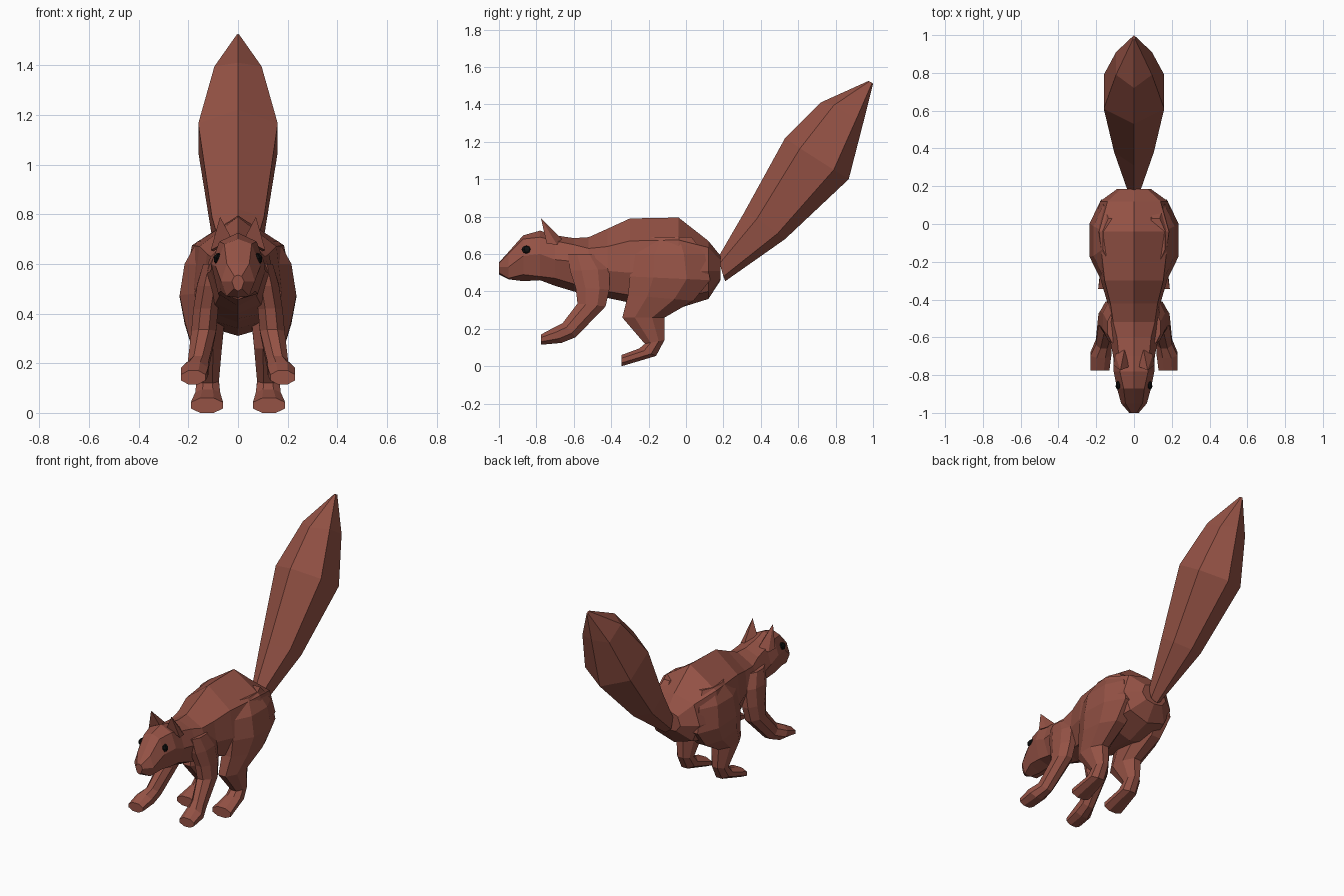
import bpy, bmesh, math
from mathutils import Vector


def material(name, rgb):
    m = bpy.data.materials.new(name)
    m.diffuse_color = (*rgb, 1)
    return m


FUR = material("red_brown_fur", (0.30, 0.085, 0.06))
BLACK = material("black", (0.005, 0.005, 0.005))


def finish(name, bm, mat):
    bmesh.ops.recalc_face_normals(bm, faces=bm.faces)
    me = bpy.data.meshes.new(name)
    bm.to_mesh(me)
    bm.free()
    me.materials.append(mat)
    ob = bpy.data.objects.new(name, me)
    bpy.context.collection.objects.link(ob)
    return ob


def loft(name, rings):
    """Skin a row of equal-sized rings and cap both ends."""
    bm = bmesh.new()
    vs = [[bm.verts.new(p) for p in r] for r in rings]
    n = len(vs[0])
    for a, b in zip(vs, vs[1:]):
        for i in range(n):
            j = (i + 1) % n
            bm.faces.new((a[i], a[j], b[j], b[i]))
    bm.faces.new(vs[0])
    bm.faces.new(vs[-1][::-1])
    return finish(name, bm, FUR)


def mirrored_ring(half):
    """Half outline from top centre to bottom centre, closed by its mirror."""
    return half + [(-x, y, z) for x, y, z in half[-2:0:-1]]


# Body and head: y, top z, upper x z, side x z, lower x z, bottom z
body = [
    (0.185, .59, .07, .565, .09, .51, .06, .47, .46),
    (0.12, .67, .14, .635, .18, .51, .13, .40, .36),
    (-0.04, .795, .185, .675, .22, .50, .17, .36, .31),
    (-0.30, .79, .155, .67, .175, .50, .13, .38, .34),
    (-0.42, .735, .125, .64, .14, .51, .10, .40, .365),
    (-0.52, .69, .11, .63, .145, .54, .10, .43, .38),
    (-0.60, .685, .09, .65, .13, .56, .09, .44, .40),
    (-0.70, .70, .08, .67, .11, .57, .075, .47, .43),
    (-0.78, .725, .075, .69, .108, .60, .08, .48, .46),
    (-0.87, .70, .055, .68, .09, .59, .07, .49, .455),
    (-0.95, .61, .045, .60, .068, .53, .045, .47, .465),
    (-1.0, .555, .015, .55, .025, .53, .015, .50, .49),
]
loft("body_and_head", [mirrored_ring(
    [(0, y, t), (ux, y, uz), (sx, y, sz), (lx, y, lz), (0, y, b)])
    for y, t, ux, uz, sx, sz, lx, lz, b in body])

# Tail: side half width, then y z of front ridge, front edge, rear edge, rear ridge
tail = [
    (.035, .165, .57, .18, .55, .20, .48, .21, .455),
    (.105, .31, .82, .38, .79, .49, .71, .53, .68),
    (.16, .53, 1.22, .61, 1.165, .79, 1.05, .87, 1.00),
    (.095, .72, 1.41, .79, 1.395, .91, 1.32, .955, 1.33),
    (.005, .975, 1.525, .98, 1.523, .995, 1.515, 1.0, 1.51),
]
loft("tail", [mirrored_ring(
    [(0, a, b), (w, c, d), (w, e, f), (0, g, h)])
    for w, a, b, c, d, e, f, g, h in tail])

# Legs: front y z, back y z, centre x, half width
hind_leg = [
    (-.20, .69, .03, .69, .115, .05),
    (-.28, .60, .10, .60, .125, .09),
    (-.30, .48, .13, .46, .13, .105),
    (-.31, .38, .04, .35, .135, .08),
    (-.34, .26, -.115, .26, .125, .06),
    (-.22, .12, -.115, .14, .122, .045),
    (-.25, .095, -.16, .055, .122, .05),
    (-.345, .06, -.345, .0, .125, .065),
]
front_leg = [
    (-.63, .60, -.47, .60, .10, .04),
    (-.62, .51, -.41, .52, .115, .05),
    (-.59, .42, -.41, .41, .13, .05),
    (-.58, .335, -.43, .32, .138, .05),
    (-.66, .23, -.59, .155, .16, .042),
    (-.71, .205, -.665, .125, .175, .055),
    (-.775, .17, -.775, .115, .18, .05),
]


def limb(name, stations, side, n=8):
    rings = []
    for y1, z1, y2, z2, xc, hw in stations:
        f, b = Vector((0, y1, z1)), Vector((0, y2, z2))
        ring = []
        for i in range(n):
            a = math.tau * (i + .5) / n
            k = math.cos(math.pi / n)
            p = (f + b) / 2 + (f - b) / 2 * math.cos(a) / k
            ring.append((side * (xc + hw * math.sin(a) / k), p.y, p.z))
        rings.append(ring)
    loft(name, rings)


for side, label in ((1, "left"), (-1, "right")):
    limb("hind_leg_" + label, hind_leg, side)
    limb("front_leg_" + label, front_leg, side)

    # Ear: small pyramid pointing up and forward
    bm = bmesh.new()
    base = [(.025, -.755, .70), (.11, -.745, .655), (.10, -.69, .65), (.05, -.665, .68)]
    ring = [bm.verts.new((side * x, y, z)) for x, y, z in base]
    tip = bm.verts.new((side * .072, -.775, .79))
    bm.faces.new(ring)
    for i in range(4):
        bm.faces.new((ring[i], ring[(i + 1) % 4], tip))
    finish("ear_" + label, bm, FUR)

    # Eye: flattened low-poly ball
    bm = bmesh.new()
    bmesh.ops.create_uvsphere(bm, u_segments=6, v_segments=4, radius=1)
    eye = finish("eye_" + label, bm, BLACK)
    eye.scale = (.014, .028, .023)
    eye.rotation_euler = (0, -side * .3, side * .15)
    eye.location = (side * .083, -.852, .623)
